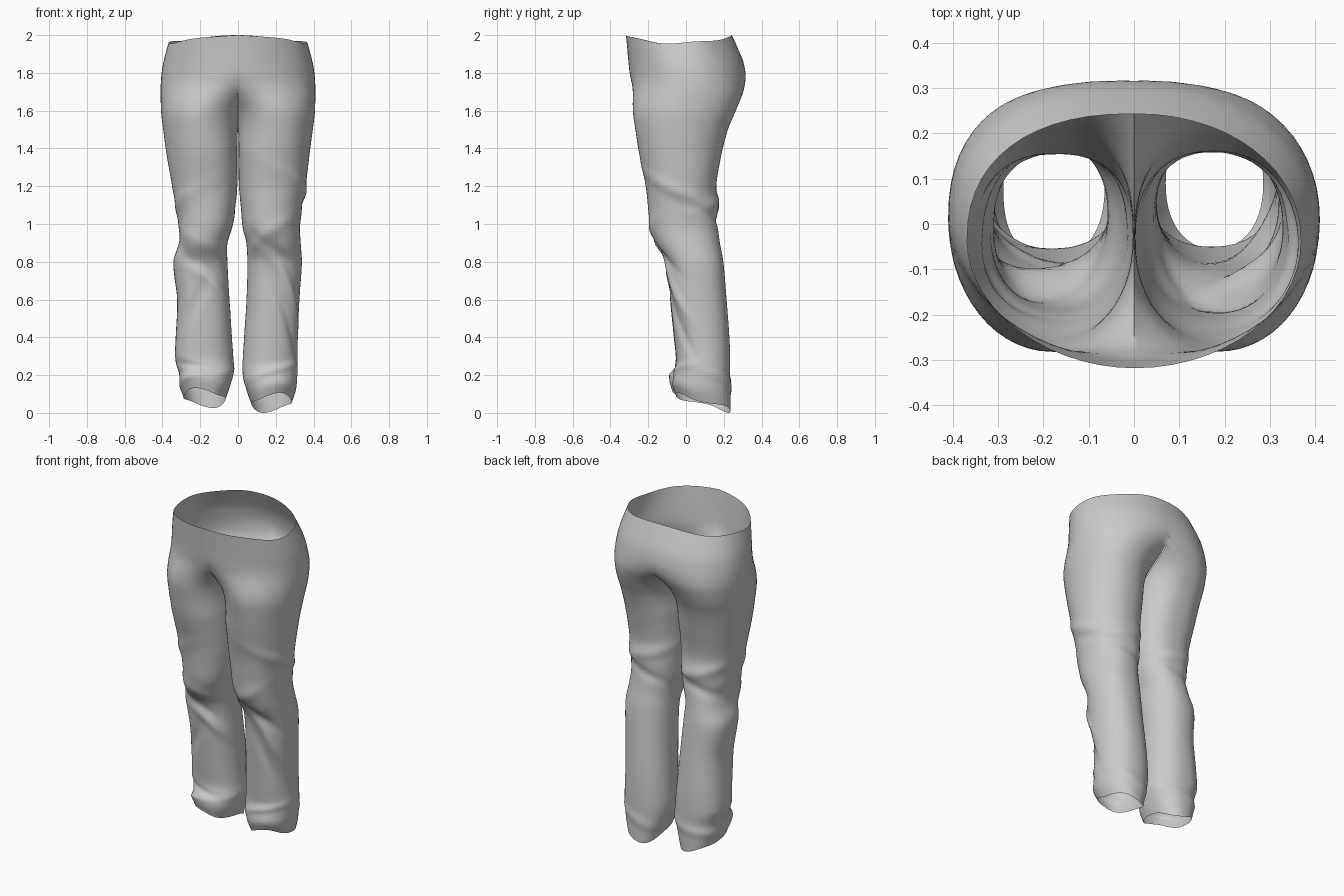
import bpy, bmesh
from math import sin, cos, pi, exp, radians

# Leg sections: height, outer x, inner x, front y, back y (inner < 0 means the halves merge)
SEAT = [(2.00, .368, -.368, -.318, .243), (1.94, .382, -.382, -.312, .270),
        (1.86, .398, -.398, -.305, .303), (1.79, .406, -.370, -.297, .316),
        (1.74, .409, -.270, -.286, .312), (1.69, .410, -.150, -.281, .300),
        (1.64, .409, -.070, -.282, .280), (1.58, .406, -.022, -.280, .255),
        (1.50, .396, .000, -.268, .222), (1.38, .380, .002, -.249, .190)]
RIGHT = [(1.20, .358, .006, -.213, .160), (1.08, .338, .016, -.200, .168),
         (.98, .328, .025, -.188, .170), (.90, .332, .044, -.158, .180),
         (.80, .338, .050, -.108, .198), (.60, .325, .045, -.083, .215),
         (.40, .315, .032, -.062, .230), (.25, .316, .024, -.050, .234),
         (.16, .313, .028, -.062, .234), (.08, .306, .048, -.072, .236), (.0, .285, .070, -.055, .236)]
LEFT = [(1.20, .348, .004, -.205, .155), (1.08, .325, .014, -.190, .165),
        (.98, .313, .032, -.180, .167), (.90, .315, .056, -.158, .178),
        (.80, .342, .056, -.108, .195), (.60, .322, .045, -.085, .212),
        (.40, .330, .032, -.064, .228), (.28, .333, .024, -.054, .232),
        (.18, .312, .024, -.070, .232), (.10, .308, .040, -.088, .234), (.0, .288, .065, -.075, .232)]

# Cloth folds: angle, angular spread, height, slope, width, depth (0 deg outer, -90 front, 90 back)
FOLDS_RIGHT = [(-10, 65, 1.18, -.09, .035, .010), (90, 60, 1.13, .05, .035, .012),
               (80, 70, 1.03, -.06, .030, -.012), (-100, 45, .95, .10, .035, .010),
               (-80, 45, .84, -.12, .035, -.012), (-55, 40, .66, -.25, .045, .014),
               (-50, 40, .48, -.28, .050, -.012), (-80, 60, .20, .05, .030, .010),
               (80, 80, .14, -.05, .030, .007)]
FOLDS_LEFT = [(-30, 60, 1.12, -.08, .040, .008), (90, 60, 1.10, -.05, .035, .012),
              (90, 70, 1.02, .05, .030, -.012), (-80, 60, .91, .06, .035, .008),
              (-75, 50, .81, .08, .035, -.014), (-110, 40, .70, .14, .040, .014),
              (-70, 30, .56, -.25, .050, -.010), (-70, 60, .22, .05, .030, -.008),
              (-80, 70, .14, -.04, .030, .008), (90, 80, .15, .05, .030, .007)]
# Squareness of each section quarter: (front, back) at the hips, (front, back) at the calves
SHAPE_RIGHT = (2.0, 2.08, 2.2, 2.2)
SHAPE_LEFT = (1.93, 2.32, 2.5, 2.3)
SEG, RINGS = 56, 110


def section(keys, z):
    """Smoothly interpolated section at height z."""
    k = next((i for i in range(len(keys) - 1) if z >= keys[i + 1][0]), len(keys) - 2)
    a, b = keys[k], keys[k + 1]
    p, q = keys[max(k - 1, 0)], keys[min(k + 2, len(keys) - 1)]
    h = b[0] - a[0]
    t = (z - a[0]) / h
    out = []
    for c in range(1, 5):
        ma = (b[c] - p[c]) / (b[0] - p[0]) * h
        mb = (q[c] - a[c]) / (q[0] - a[0]) * h
        out.append((2*t**3 - 3*t*t + 1) * a[c] + (t**3 - 2*t*t + t) * ma
                   + (3*t*t - 2*t**3) * b[c] + (t**3 - t*t) * mb)
    return out


def fold_depth(folds, ang, z):
    d = 0
    for a0, spread, z0, slope, width, depth in folds:
        da = (ang - radians(a0) + pi) % (2 * pi) - pi
        d += depth * exp(-(da / radians(spread))**2) * exp(-((z - z0 - slope * da) / width)**2)
    return d


def power(v, n):
    return (1 if v >= 0 else -1) * abs(v) ** (2 / n)


def half(bm, side, keys, folds, shape, lift):
    """One trouser leg with its half of the seat, trimmed at the middle seam."""
    rings = []
    for r in range(RINGS + 1):
        z = 2 * (1 - r / RINGS)
        o, i, f, b = section(keys, z)
        cx, cy, rx, ry = (o + i) / 2, (f + b) / 2, (o - i) / 2, (b - f) / 2
        top, low = max(0, (z - 1.75) / .25), max(0, 1 - z / .3)
        w = min(1, max(0, (z - .8) / .6))
        ring = []
        for s in range(SEG):
            a = 2 * pi * s / SEG
            d = fold_depth(folds, a, z)
            k = 0 if sin(a) < 0 else 1
            n = w * shape[k] + (1 - w) * (shape[k + 2] if cos(a) > 0 else 2.2)
            if cos(a) < 0 and z < 1.6:      # thighs pressed flat against each other
                n += .3 * min(1, (1.6 - z) / .2) * w
            x, y = cx + (rx + d) * power(cos(a), n), cy + (ry + d) * power(sin(a), n)
            # dipped waist rim and slanted, wavy hem
            rim = -.042 * abs(cos(a))**1.5 + .006 * sin(5 * a) * cos(a)
            hem = .06 + lift - .042 * sin(a) + .010 * sin(3 * a - 1.3) + .012 * cos(a)
            ring.append(bm.verts.new((side * x, y, z + top * rim + low * hem)))
        rings.append(ring)
    faces = []
    for u, v in zip(rings, rings[1:]):
        for s in range(SEG):
            n = (s + 1) % SEG
            faces.append(bm.faces.new((u[s], v[s], v[n], u[n])))
    geom = [v for ring in rings for v in ring] + faces + list({e for f in faces for e in f.edges})
    bmesh.ops.bisect_plane(bm, geom=geom, plane_co=(0, 0, 0), plane_no=(side, 0, 0), clear_inner=True)


# Trousers: both halves sewn together along the seat seam
bm = bmesh.new()
half(bm, 1, SEAT + RIGHT, FOLDS_RIGHT, SHAPE_RIGHT, 0)
half(bm, -1, SEAT + LEFT, FOLDS_LEFT, SHAPE_LEFT, .025)
seam = [v for v in bm.verts if abs(v.co.x) < 1e-4]
bmesh.ops.remove_doubles(bm, verts=seam, dist=.006)
bmesh.ops.recalc_face_normals(bm, faces=bm.faces)
mesh = bpy.data.meshes.new("trousers")
bm.to_mesh(mesh)
bm.free()
trousers = bpy.data.objects.new("trousers", mesh)
bpy.context.collection.objects.link(trousers)

# Rest the hem on the ground and smooth the cloth
lowest = min(v.co.z for v in mesh.vertices)
for v in mesh.vertices:
    v.co.z -= lowest * max(0, 1 - v.co.z / 1.5)
bpy.context.view_layer.objects.active = trousers
trousers.select_set(True)
bpy.ops.object.shade_smooth_by_angle(angle=radians(50))
